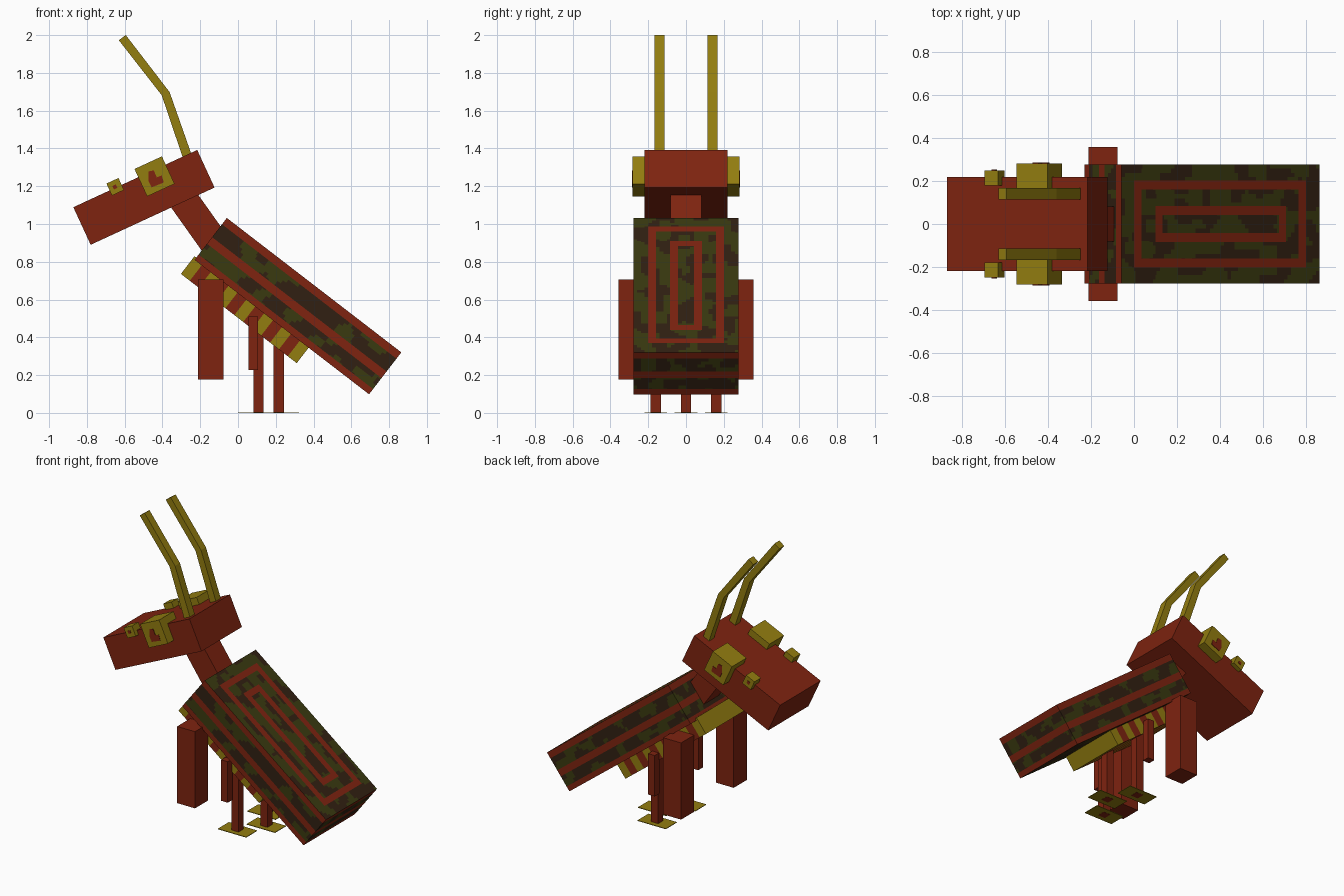
import bpy, bmesh, math
from mathutils import Vector, Matrix, noise

if "Cube" in bpy.data.objects:
    bpy.data.objects.remove(bpy.data.objects["Cube"])


def material(name, rgb):
    m = bpy.data.materials.new(name)
    m.diffuse_color = (*rgb, 1)
    m.use_nodes = True
    m.node_tree.nodes["Principled BSDF"].inputs["Base Color"].default_value = m.diffuse_color
    return m


RED = material("rust red", (0.21, 0.017, 0.005))
YELLOW = material("mustard yellow", (0.29, 0.205, 0.005))
GREEN = material("camo green", (0.042, 0.042, 0.005))
BROWN = material("camo brown", (0.031, 0.0145, 0.006))


def finish(name, bm, mats, loc=(0, 0, 0), angle=0):
    """Turn a bmesh into an object tilted about the y axis."""
    bmesh.ops.recalc_face_normals(bm, faces=bm.faces)
    me = bpy.data.meshes.new(name)
    bm.to_mesh(me)
    bm.free()
    for m in mats:
        me.materials.append(m)
    ob = bpy.data.objects.new(name, me)
    bpy.context.collection.objects.link(ob)
    ob.matrix_world = Matrix.Translation(loc) @ Matrix.Rotation(angle, 4, 'Y')
    return ob


def box_mesh(lo, hi, cuts=((), (), ())):
    """Box between two corners, sliced at the given positions on each axis."""
    lo, hi = Vector(lo), Vector(hi)
    bm = bmesh.new()
    bmesh.ops.create_cube(bm, size=1)
    for v in bm.verts:
        v.co = Vector([lo[i] if v.co[i] < 0 else hi[i] for i in range(3)])
    for axis in range(3):
        no = Vector([float(i == axis) for i in range(3)])
        for c in cuts[axis]:
            bmesh.ops.bisect_plane(bm, geom=bm.verts[:] + bm.edges[:] + bm.faces[:],
                                   dist=1e-5, plane_co=no * c, plane_no=no)
    return bm


def box(name, lo, hi, mat, loc=(0, 0, 0), angle=0):
    return finish(name, box_mesh(lo, hi), [mat], loc, angle)


def prism(name, pts, y0, y1, mat):
    """Outline in x and z, extruded along y."""
    bm = bmesh.new()
    f = bm.faces.new([bm.verts.new((x, y0, z)) for x, z in pts])
    ext = bmesh.ops.extrude_face_region(bm, geom=[f])["geom"]
    bmesh.ops.translate(bm, vec=(0, y1 - y0, 0),
                        verts=[g for g in ext if isinstance(g, bmesh.types.BMVert)])
    return finish(name, bm, [mat])


# Shell: camouflaged slab with banded sides and two painted rings on top
TILT = math.radians(37.6)
SHELL = (-0.23, 0, 0.81)
L, W, T = 1.166, 0.278, 0.28


def steps(a, b, n, extra):
    return [a + (b - a) * i / n for i in range(1, n)] + list(extra)


BANDS = ((0, 0.035), (0.108, 0.152), (0.238, T))
RINGS = ((0.076, 1.086, 0.202, 0.042), (0.2, 0.97, 0.084, 0.042))
ring_s = [v for a, b, _, t in RINGS for v in (a, a + t, b - t, b)]
ring_y = [s * v for _, _, w, t in RINGS for v in (w, w - t) for s in (-1, 1)]
bm = box_mesh((0, -W, 0), (L, W, T), (steps(0, L, 56, ring_s), steps(-W, W, 28, ring_y),
                                      steps(0, T, 14, (0.035, 0.108, 0.152, 0.238))))
bm.normal_update()
for f in bm.faces:
    c = f.calc_center_median()
    if abs(f.normal.z) < 0.5:
        painted = any(a < c.z < b for a, b in BANDS)
    else:
        painted = f.normal.z > 0 and any(
            a < c.x < b and abs(c.y) < w and not (a + t < c.x < b - t and abs(c.y) < w - t)
            for a, b, w, t in RINGS)
    blotch = noise.noise(Vector((c.x * 10, c.y * 13, c.z * 13)) + Vector((3.3, 7.1, 1.7)))
    f.material_index = 0 if painted else (1 if blotch > 0.03 else 2)
finish("shell", bm, [RED, GREEN, BROWN], SHELL, TILT)

# Abdomen: thirteen alternating stripes below the shell
s0, s1, n = -0.012, 0.762, 13
bm = box_mesh((s0, -0.215, -0.103), (s1, 0.215, 0.015), (steps(s0, s1, n, ()), (), ()))
for f in bm.faces:
    i = int((f.calc_center_median().x - s0) / (s1 - s0) * n)
    f.material_index = 0 if min(i, n - 1) % 2 == 0 else 1
finish("striped_body", bm, [YELLOW, RED], SHELL, TILT)

# Neck and head
box("neck", (-0.17, -0.082, -0.078), (0.17, 0.082, 0.078), RED,
    (-0.2, 0, 1.005), math.radians(54.6))
HEAD = math.radians(-24.8)
box("head", (0, -0.22, 0), (0.7226, 0.22, 0.219), RED, (-0.78, 0, 0.89), HEAD)

ANTENNA = [(-0.285, 1.33), (-0.238, 1.345), (-0.362, 1.698), (-0.594, 2.0),
           (-0.631, 1.973), (-0.404, 1.682)]
PUPIL = [(-0.473, 1.278), (-0.446, 1.284), (-0.43, 1.247), (-0.404, 1.257),
         (-0.393, 1.22), (-0.457, 1.194), (-0.473, 1.225)]

for side, s in (("left", -1), ("right", 1)):
    def pair(name, x0, x1, y0, y1, z0, z1, mat, loc=(0, 0, 0), angle=0):
        ya, yb = sorted((s * y0, s * y1))
        box(f"{name}_{side}", (x0, ya, z0), (x1, yb, z1), mat, loc, angle)

    # Eyes, pupils and antennae
    pair("large_eye", -0.08, 0.08, 0.125, 0.283, -0.08, 0.08, YELLOW, (-0.442, 0, 1.252), HEAD)
    prism(f"large_pupil_{side}", PUPIL, s * 0.28, s * 0.286, RED)
    pair("small_eye", -0.035, 0.035, 0.18, 0.25, -0.035, 0.035, YELLOW, (-0.65, 0, 1.197), HEAD)
    pair("small_pupil", -0.012, 0.008, 0.245, 0.253, -0.01, 0.01, RED, (-0.65, 0, 1.197), HEAD)
    prism(f"antenna_{side}", ANTENNA, s * 0.115, s * 0.168, YELLOW)

    # Hanging arms and middle legs
    pair("arm", -0.213, -0.077, 0.215, 0.358, 0.177, 0.705, RED)
    pair("middle_leg", 0.055, 0.105, 0.212, 0.262, 0.228, 0.51, RED)

# Standing legs with flat feet
for name, x, y, top in (("front_leg_left", 0.108, -0.16, 0.46),
                        ("front_leg_right", 0.108, 0.16, 0.46),
                        ("rear_leg", 0.216, 0, 0.38)):
    box(name, (x - 0.027, y - 0.027, 0), (x + 0.027, y + 0.027, top), RED)
    box(name.replace("leg", "foot"), (x - 0.108, y - 0.06, 0.001),
        (x + 0.108, y + 0.06, 0.005), YELLOW)
